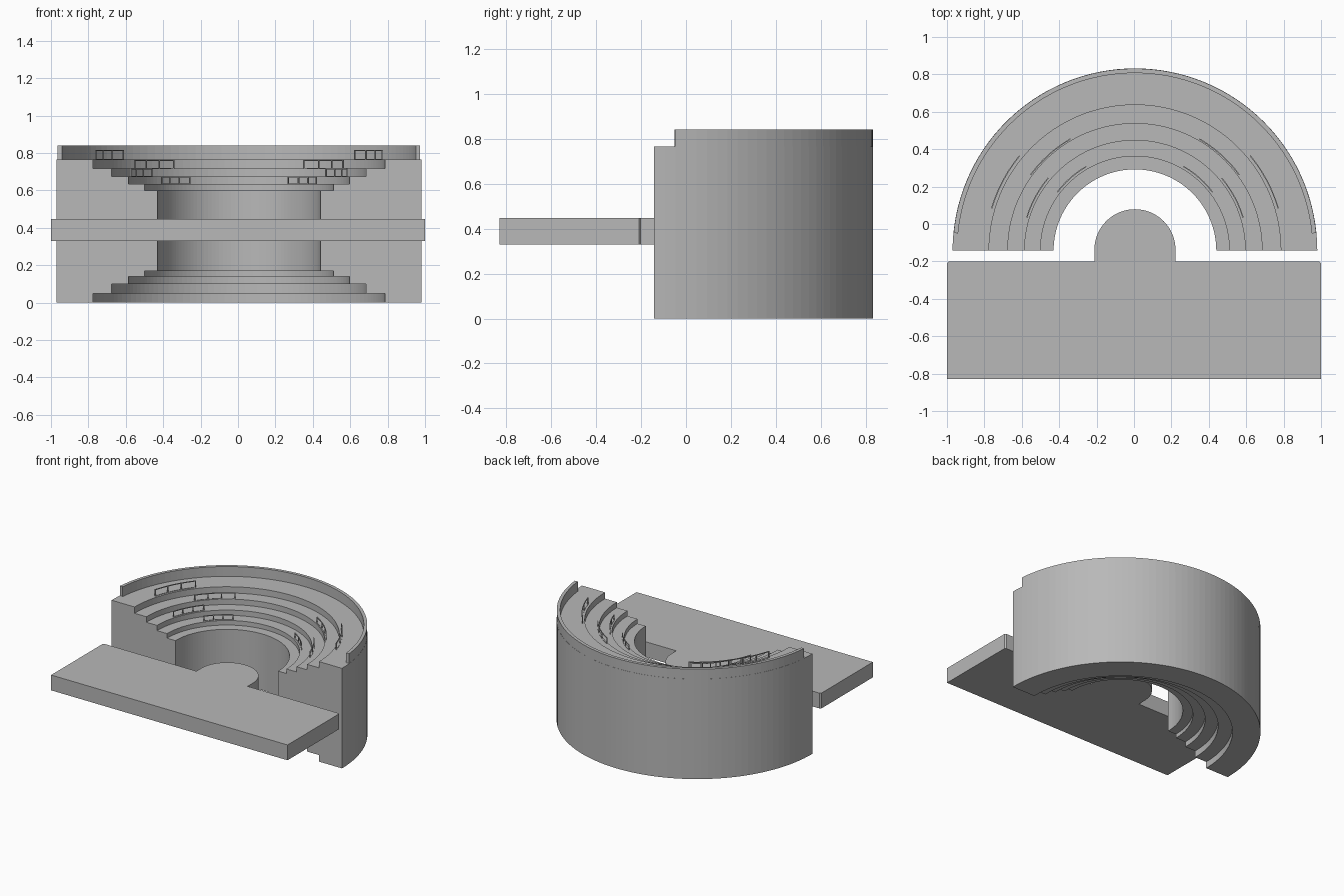
import bpy, bmesh
from math import sin, cos, radians, pi

if "Cube" in bpy.data.objects:
    bpy.data.objects.remove(bpy.data.objects["Cube"])

CX, CY = 0.005, -0.143   # centre of all the arcs

# one mid-grey for every part
GREY = bpy.data.materials.new("mid_grey")
GREY.diffuse_color = (0.48, 0.48, 0.48, 1)
GREY.use_nodes = True
GREY.node_tree.nodes["Principled BSDF"].inputs["Base Color"].default_value = GREY.diffuse_color


def finish(bm, name):
    bmesh.ops.recalc_face_normals(bm, faces=bm.faces)
    me = bpy.data.meshes.new(name)
    bm.to_mesh(me)
    bm.free()
    me.materials.append(GREY)
    ob = bpy.data.objects.new(name, me)
    bpy.context.collection.objects.link(ob)
    return ob


def sweep(bm, profile, a0, a1, segs):
    """Sweep a closed (radius, z) profile through an arc and cap both ends."""
    rings = []
    for i in range(segs + 1):
        a = radians(a0 + (a1 - a0) * i / segs)
        rings.append([bm.verts.new((CX + r * cos(a), CY + r * sin(a), z))
                      for r, z in profile])
    n = len(profile)
    for p, q in zip(rings, rings[1:]):
        for j in range(n):
            k = (j + 1) % n
            bm.faces.new((p[j], p[k], q[k], q[j]))
    bm.faces.new(rings[0])
    bm.faces.new(rings[-1])


def rect(r0, r1, z0, z1):
    return [(r0, z0), (r1, z0), (r1, z1), (r0, z1)]


# seating bowl: stepped tiers on top, matching recess underneath
radii = [0.435, 0.505, 0.59, 0.68, 0.78, 0.975]
tops = [0.60, 0.635, 0.675, 0.717, 0.765]
bottoms = [0.17, 0.14, 0.10, 0.05, 0.0]
profile = []
for i, z in enumerate(tops):
    profile += [(radii[i], z), (radii[i + 1], z)]
for i, z in reversed(list(enumerate(bottoms))):
    profile += [(radii[i + 1], z), (radii[i], z)]
bm = bmesh.new()
sweep(bm, profile, 0, 180, 64)
finish(bm, "seating_bowl")

# parapet around the top tier, stopping short of the front face
bm = bmesh.new()
sweep(bm, rect(0.95, 0.974, 0.765, 0.84), 5.6, 174.4, 60)
finish(bm, "back_parapet")

# framed railings on each tier, mirrored left and right: radius, base, height, angles
rails = [(0.520, 0.635, 0.040, 37, 60),
         (0.605, 0.675, 0.044, 17, 40),
         (0.690, 0.717, 0.046, 36, 60),
         (0.799, 0.765, 0.052, 16.5, 39.5)]
T = 0.006
for n, (r, z, h, a0, a1) in enumerate(rails):
    bm = bmesh.new()
    post = T / r * 180 / pi
    for flip in (False, True):
        def arc(z0, z1, b0, b1, segs):
            if flip:
                b0, b1 = 180 - b1, 180 - b0
            sweep(bm, rect(r - T / 2, r + T / 2, z0, z1), b0, b1, segs)
        arc(z + h - T, z + h, a0, a1, 6)
        arc(z, z + T / 2, a0, a1, 6)
        for i in range(4):
            b = a0 + (a1 - a0 - post) * i / 3
            arc(z + T / 2, z + h - T, b, b + post, 1)
    finish(bm, f"tier_railing_{n + 1}")

# stage slab with rounded tongue, one outline extruded upward
R, TX, TY = 0.217, 0.005, -0.138
outline = [(-1, -0.83), (1, -0.83), (1, -0.21), (0.99, -0.20), (TX + R, -0.20)]
outline += [(TX + R * cos(pi * i / 32), TY + R * sin(pi * i / 32)) for i in range(33)]
outline += [(TX - R, -0.20), (-0.99, -0.20), (-1, -0.21)]
bm = bmesh.new()
face = bm.faces.new([bm.verts.new((x, y, 0.33)) for x, y in outline])
ext = bmesh.ops.extrude_face_region(bm, geom=[face], use_keep_orig=True)
for v in ext["geom"]:
    if isinstance(v, bmesh.types.BMVert):
        v.co.z = 0.447
finish(bm, "stage")
